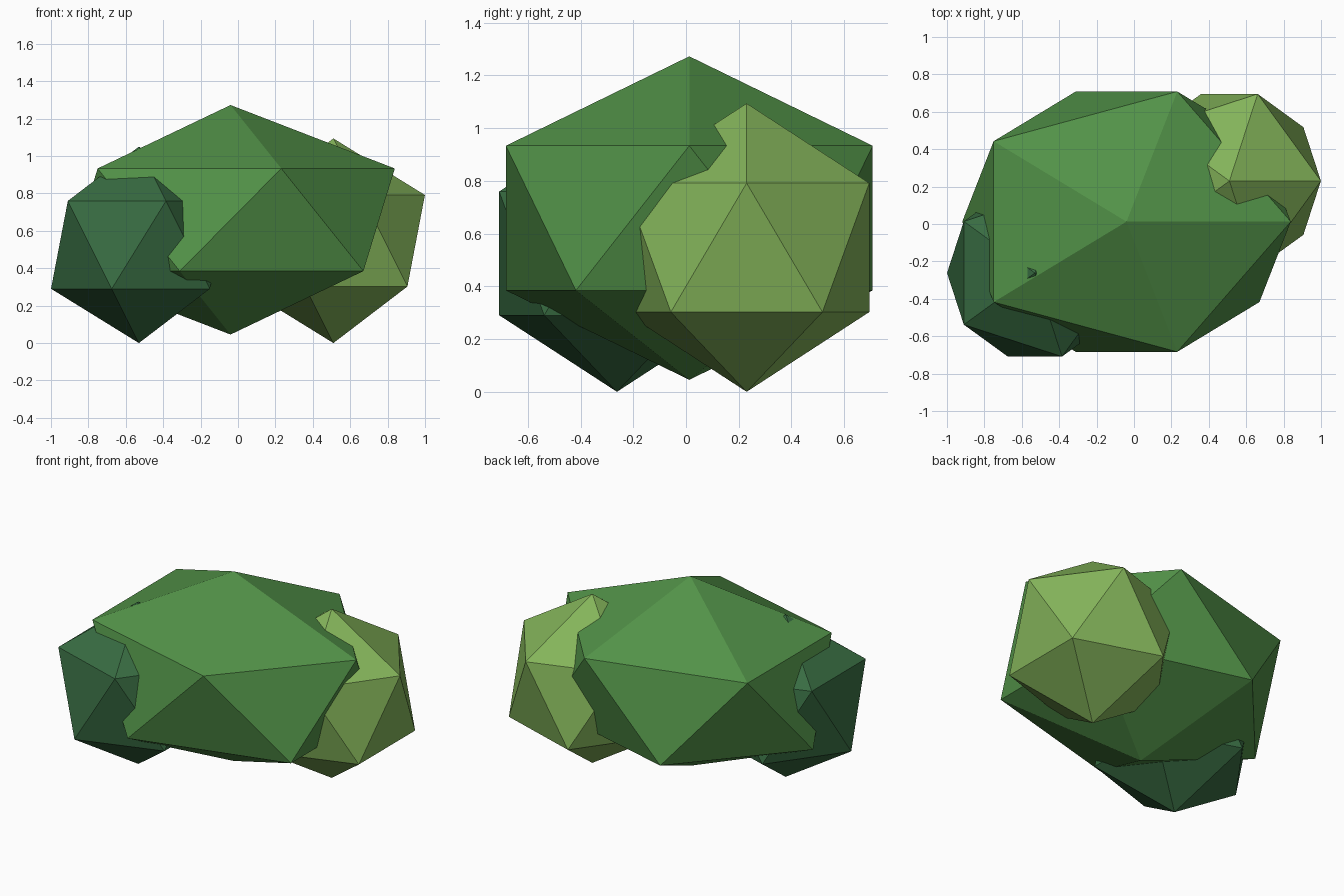
import bpy

if "Cube" in bpy.data.objects:
    bpy.data.objects.remove(bpy.data.objects["Cube"])


def srgb(r, g, b):
    def lin(c):
        c /= 255
        return c / 12.92 if c <= 0.04045 else ((c + 0.055) / 1.055) ** 2.4
    return (lin(r), lin(g), lin(b), 1)


def clump(name, colour_name, colour, centre, radii):
    # One faceted leaf clump: a stretched 20-sided ball
    bpy.ops.mesh.primitive_ico_sphere_add(subdivisions=1, radius=1, location=centre)
    ob = bpy.context.object
    ob.name = name
    ob.scale = radii
    bpy.ops.object.transform_apply(location=False, rotation=False, scale=True)
    mat = bpy.data.materials.new(colour_name)
    mat.diffuse_color = colour
    mat.use_nodes = True
    mat.node_tree.nodes["Principled BSDF"].inputs["Base Color"].default_value = mat.diffuse_color
    ob.data.materials.append(mat)


# Broad middle clump of the bush
clump("main_foliage", "mid green", srgb(82, 146, 72),
      (-0.04, 0.0125, 0.659), (0.982, 0.818, 0.6135))
# Light clump at the back right
clump("light_foliage", "light green", srgb(132, 180, 90),
      (0.51, 0.23, 0.547), (0.547, 0.547, 0.547))
# Dark clump at the front left
clump("dark_foliage", "dark green", srgb(56, 108, 66),
      (-0.53, -0.262, 0.525), (0.525, 0.525, 0.525))
